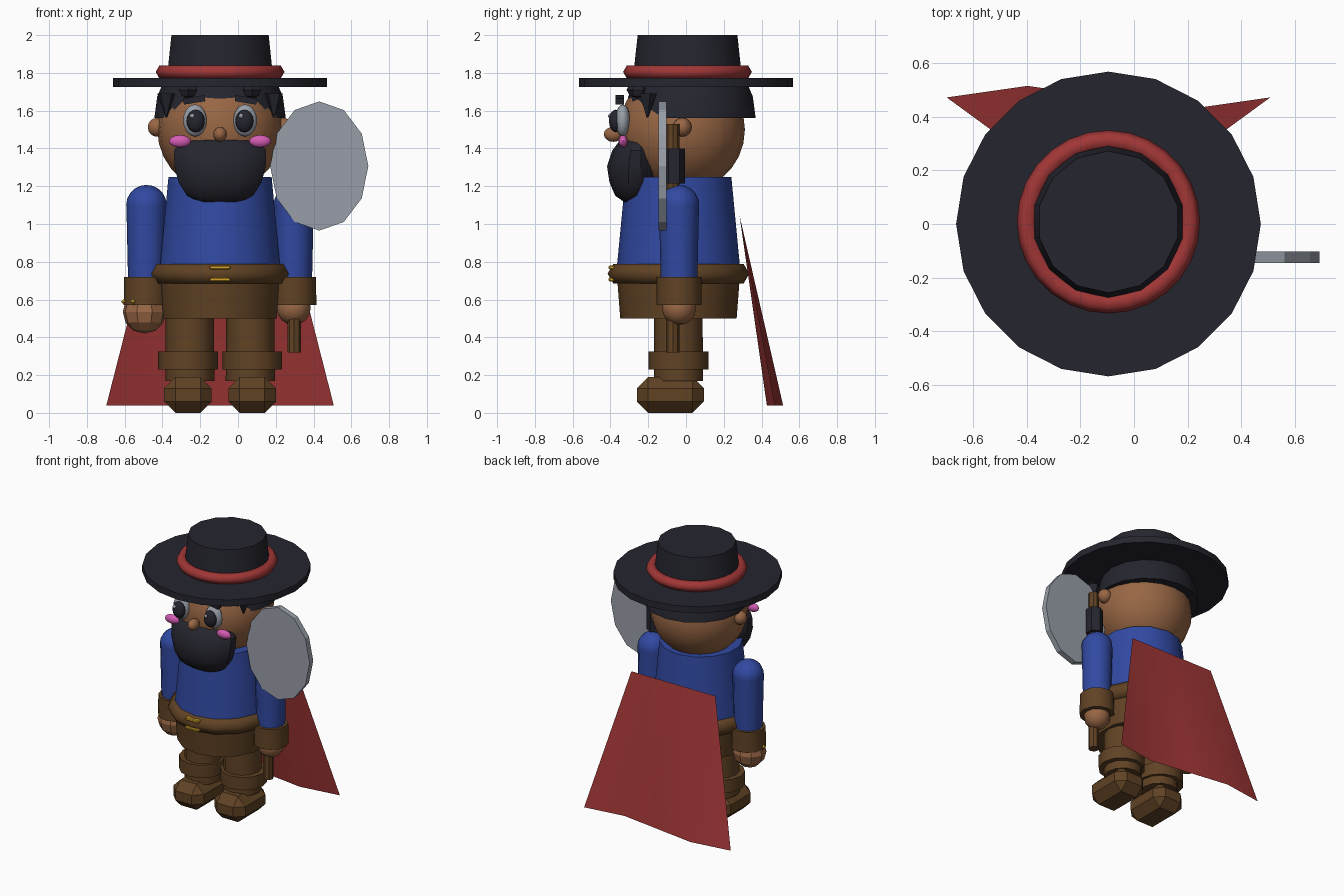
import bpy, bmesh, math
from mathutils import Matrix, Vector

if "Cube" in bpy.data.objects:
    bpy.data.objects.remove(bpy.data.objects["Cube"])

CX = -0.095   # middle of the figure
BY = -0.04    # body axis in depth


def material(name, r, g, b):
    lin = [((c / 255 + 0.055) / 1.055) ** 2.4 for c in (r, g, b)]
    m = bpy.data.materials.new(name)
    m.diffuse_color = (*lin, 1)
    m.use_nodes = True
    m.node_tree.nodes["Principled BSDF"].inputs["Base Color"].default_value = m.diffuse_color
    return m


DARK = material("charcoal", 37, 37, 47)
RED = material("red cloth", 161, 54, 54)
BLUE = material("blue cloth", 49, 73, 162)
BROWN = material("brown leather", 96, 66, 36)
SKIN = material("skin", 152, 102, 68)
STEEL = material("steel grey", 152, 158, 168)
PINK = material("pink", 212, 92, 180)
GOLD = material("gold", 214, 165, 42)


def finish(name, bm, mat, smooth=35):
    bmesh.ops.recalc_face_normals(bm, faces=bm.faces)
    me = bpy.data.meshes.new(name)
    bm.to_mesh(me)
    bm.free()
    ob = bpy.data.objects.new(name, me)
    bpy.context.collection.objects.link(ob)
    me.materials.append(mat)
    if smooth:
        bpy.ops.object.select_all(action='DESELECT')
        ob.select_set(True)
        bpy.context.view_layer.objects.active = ob
        bpy.ops.object.shade_smooth_by_angle(angle=math.radians(smooth))
    return ob


def cone(name, mat, x, y, z0, z1, r0, r1=None, n=14, smooth=35):
    bm = bmesh.new()
    bmesh.ops.create_cone(bm, cap_ends=True, segments=n, radius1=r0,
                          radius2=r0 if r1 is None else r1, depth=z1 - z0,
                          matrix=Matrix.Translation((x, y, (z0 + z1) / 2)))
    return finish(name, bm, mat, smooth)


def ball(name, mat, c, r, u=16, v=10, smooth=50):
    r = r if isinstance(r, tuple) else (r, r, r)
    bm = bmesh.new()
    bmesh.ops.create_uvsphere(bm, u_segments=u, v_segments=v, radius=1,
                              matrix=Matrix.Translation(c) @ Matrix.Diagonal((*r, 1)))
    return finish(name, bm, mat, smooth)


def box(name, mat, c, size, bevel=0, rot=0):
    bm = bmesh.new()
    bmesh.ops.create_cube(bm, size=1, matrix=Matrix.Diagonal((*size, 1)))
    if bevel:
        bmesh.ops.bevel(bm, geom=bm.edges[:], offset=bevel, segments=1, affect='EDGES')
    bm.transform(Matrix.Translation(c) @ Matrix.Rotation(rot, 4, 'Y'))
    return finish(name, bm, mat, 0)


def rings(name, mat, sections, n=14, smooth=35, closed=False):
    """Elliptical rings (z, rx, ry, centre y) joined into one skin."""
    bm = bmesh.new()
    loops = []
    for z, rx, ry, yc in sections:
        loops.append([bm.verts.new((CX + rx * math.sin(2 * math.pi * i / n),
                                    yc + ry * math.cos(2 * math.pi * i / n), z))
                      for i in range(n)])
    pairs = list(zip(loops, loops[1:] + loops[:1] if closed else loops[1:]))
    for a, b in pairs:
        for i in range(n):
            j = (i + 1) % n
            bm.faces.new((a[i], a[j], b[j], b[i]))
    if not closed:
        bm.faces.new(loops[0])
        bm.faces.new(loops[-1])
    return finish(name, bm, mat, smooth)


def hex_torus(name, mat, y, z, major, minor, n):
    sec = []
    for k in range(6):
        a = k * math.pi / 3
        r = major + minor * math.cos(a)
        sec.append((z + minor * math.sin(a), r, r, y))
    rings(name, mat, sec, n, 65, True)


# Hat
cone("hat_brim", DARK, CX, 0, 1.725, 1.773, 0.567, n=20)
cone("hat_crown", DARK, CX, 0.008, 1.76, 2.0, 0.29, 0.264)
hex_torus("hat_band", RED, 0.008, 1.805, 0.303, 0.038, 28)

# Head and hair
ball("head", SKIN, (CX, -0.02, 1.5), 0.332, 20, 14)
rings("hair", DARK, [(1.56 + 0.39 * math.sin(a), 0.348 * math.cos(a), 0.345 * math.cos(a), 0.024)
                     for a in (0, 0.3, 0.6, 0.9)], 16)
ball("nose", SKIN, (CX, -0.385, 1.475), (0.036, 0.05, 0.04), 12, 8)

# Paired face parts
for s, side in ((-1, "right"), (1, "left")):
    ball(side + "_ear", SKIN, (CX + s * 0.335, -0.02, 1.512), 0.05, 10, 8)
    ball(side + "_eye", STEEL, (CX + s * 0.133, -0.335, 1.548), (0.064, 0.04, 0.085), 14, 10)
    ball(side + "_pupil", DARK, (CX + s * 0.129, -0.372, 1.545), (0.048, 0.036, 0.06), 12, 8)
    ball(side + "_eye_glint", STEEL, (CX + s * 0.129 - 0.018, -0.4, 1.572), 0.013, 8, 6)
    box(side + "_brow", DARK, (CX + s * 0.137, -0.352, 1.657), (0.115, 0.045, 0.032), rot=s * 0.16)
    ball(side + "_cheek", PINK, (CX + s * 0.212, -0.333, 1.438), (0.058, 0.025, 0.033), 12, 8)
    # Forelocks and sideburn tips below the brim
    ball(side + "_forelock", DARK, (CX + s * 0.17, -0.255, 1.71), (0.055, 0.06, 0.045), 6, 4, 0)
    cone(side + "_sideburn", DARK, CX + s * 0.285, -0.205, 1.565, 1.69, 0.005, 0.05, 5, 0)

# Beard
rings("beard", DARK, [(1.115, 0.11, 0.04, -0.285), (1.15, 0.18, 0.095, -0.28),
                      (1.22, 0.225, 0.13, -0.275), (1.305, 0.248, 0.148, -0.27),
                      (1.39, 0.25, 0.125, -0.265), (1.43, 0.22, 0.1, -0.26),
                      (1.445, 0.16, 0.085, -0.26)], 14)

# Torso, belt, buckle, hips
cone("torso", BLUE, CX, BY, 0.74, 1.25, 0.329, 0.28)
hex_torus("belt", BROWN, BY, 0.737, 0.315, 0.06, 14)
for z in (0.77, 0.706):
    box("buckle_bar", GOLD, (CX, -0.385, z), (0.11, 0.05, 0.02), 0.005)
cone("hips", BROWN, CX, BY, 0.5, 0.72, 0.308, 0.325)

# Legs and arms
for s, side in ((-1, "right"), (1, "left")):
    lx, ax = CX + s * 0.17, CX + s * 0.39
    cone(side + "_leg", BROWN, CX + s * 0.16, BY, 0.17, 0.52, 0.13, 0.128, 12)
    cone(side + "_leg_cuff", BROWN, lx, BY, 0.23, 0.325, 0.158, n=12)
    box(side + "_boot", BROWN, (lx, -0.083, 0.095), (0.252, 0.355, 0.19), 0.06)
    ball(side + "_shoulder", BLUE, (ax, -0.037, 1.1), 0.107, 12, 10)
    cone(side + "_sleeve", BLUE, ax, -0.037, 0.7, 1.1, 0.097, 0.106, 12)
    cone(side + "_glove_cuff", BROWN, ax, -0.037, 0.57, 0.72, 0.12, 0.118, 12)

# Open hand on the handle, heavy fist with gold studs on the other side
ball("left_hand", SKIN, (CX + 0.39, -0.037, 0.555), 0.09, 12, 8)
fx = -0.495
ball("right_fist", SKIN, (fx, -0.037, 0.535), (0.117, 0.112, 0.115), 9, 6, 0)
for dx, dy in ((-0.055, -0.09), (0.06, -0.085), (-0.105, -0.01)):
    ball("knuckle_stud", GOLD, (fx + dx, -0.037 + dy, 0.588), 0.02, 4, 2, 0)

# Axe: handle, socket and oval blade
cone("axe_handle", BROWN, 0.297, -0.07, 0.32, 1.53, 0.036, n=8)
cone("axe_socket", DARK, 0.297, -0.063, 1.215, 1.4, 0.058, n=6, smooth=0)
bm = bmesh.new()
bmesh.ops.create_cone(bm, cap_ends=True, segments=12, radius1=1, radius2=1, depth=0.042,
                      matrix=Matrix.Translation((0.43, -0.124, 1.307))
                      @ Matrix.Rotation(math.pi / 2, 4, 'X')
                      @ Matrix.Diagonal((0.26, 0.342, 1, 1)))
finish("axe_blade", bm, STEEL, 0)

# Cape: flared sheet with a wave growing towards the hem
bm = bmesh.new()
rows = []
for i in range(5):
    t = i / 4
    half = 0.345 + (0.602 - 0.345) * t
    rows.append([bm.verts.new((CX + half * u, 0.283 + 0.188 * t - 0.043 * t * math.sin(math.pi * u),
                               1.047 - 1.007 * t)) for u in (-1, -0.5, 0, 0.5, 1)])
for a, b in zip(rows, rows[1:]):
    for j in range(4):
        bm.faces.new((a[j], a[j + 1], b[j + 1], b[j]))
finish("cape", bm, RED, 40)
